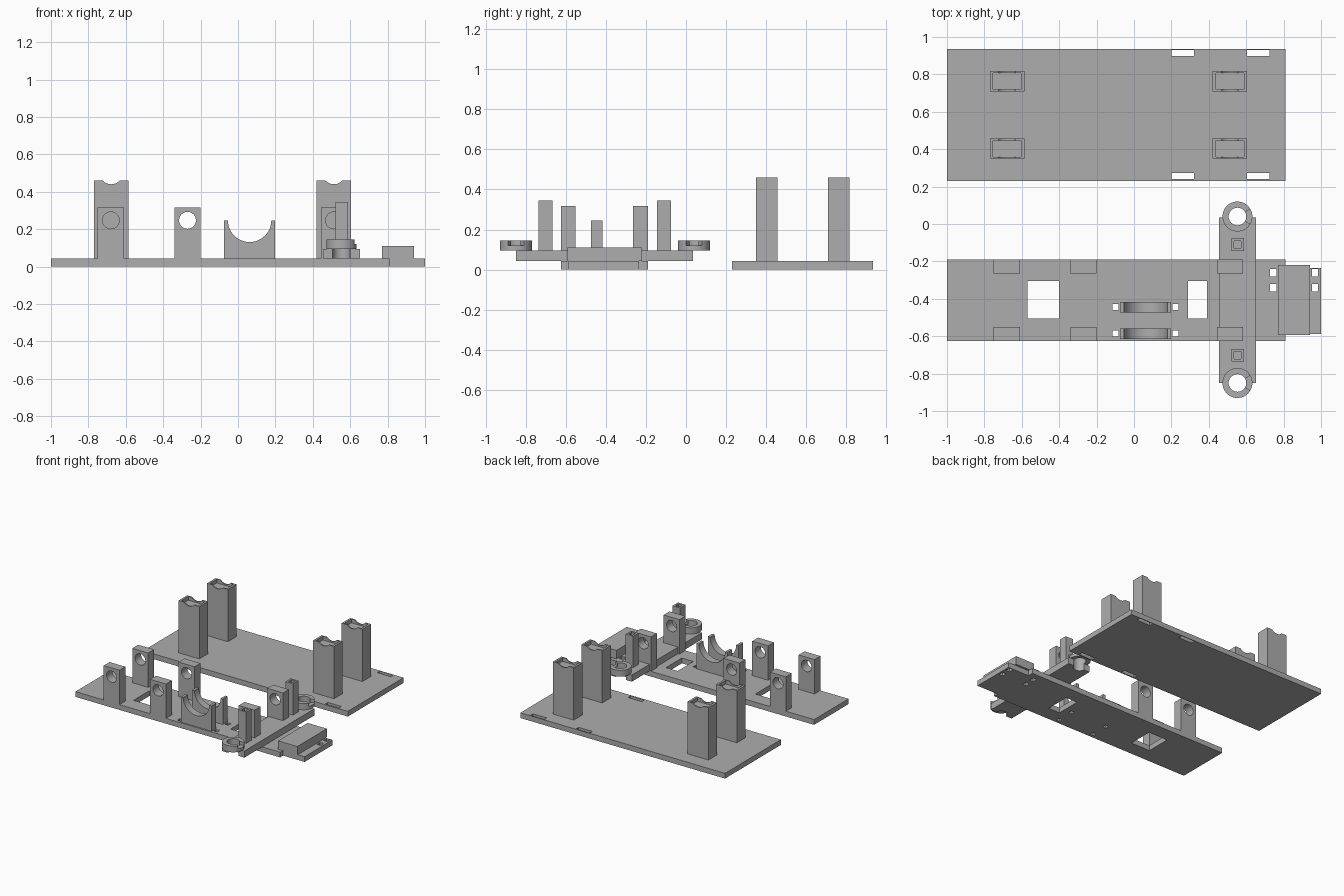
import bpy, bmesh, math
from mathutils import Matrix

if "Cube" in bpy.data.objects:
    bpy.data.objects.remove(bpy.data.objects["Cube"])

grey = bpy.data.materials.new("plain grey")
grey.diffuse_color = (0.42, 0.42, 0.42, 1)
grey.use_nodes = True
grey.node_tree.nodes["Principled BSDF"].inputs["Base Color"].default_value = grey.diffuse_color


def add(name, bm):
    bmesh.ops.recalc_face_normals(bm, faces=bm.faces)
    me = bpy.data.meshes.new(name)
    bm.to_mesh(me)
    bm.free()
    me.materials.append(grey)
    ob = bpy.data.objects.new(name, me)
    bpy.context.collection.objects.link(ob)
    return ob


def box(name, x0, x1, y0, y1, z0, z1):
    bm = bmesh.new()
    bmesh.ops.create_cube(bm, size=1)
    for v in bm.verts:
        v.co = (x1 if v.co.x > 0 else x0, y1 if v.co.y > 0 else y0, z1 if v.co.z > 0 else z0)
    return add(name, bm)


def cyl(name, x, y, z, r, depth, axis="Z"):
    bm = bmesh.new()
    mat = Matrix.Translation((x, y, z))
    if axis == "Y":
        mat = mat @ Matrix.Rotation(math.pi / 2, 4, "X")
    bmesh.ops.create_cone(bm, cap_ends=True, segments=48, radius1=r, radius2=r, depth=depth, matrix=mat)
    return add(name, bm)


def wedge(name, x, y, z0, z1, half_angle, length):
    """Triangular prism opening towards +x."""
    bm = bmesh.new()
    t = length * math.tan(half_angle)
    base = bm.faces.new([bm.verts.new(p) for p in
                         ((x, y, z0), (x + length, y - t, z0), (x + length, y + t, z0))])
    ext = bmesh.ops.extrude_face_region(bm, geom=[base])["geom"]
    bmesh.ops.translate(bm, vec=(0, 0, z1 - z0), verts=[g for g in ext if isinstance(g, bmesh.types.BMVert)])
    return add(name, bm)


def cut(ob, *cutters):
    for c in cutters:
        m = ob.modifiers.new("cut", "BOOLEAN")
        m.operation, m.solver, m.object = "DIFFERENCE", "EXACT", c
        dg = bpy.context.evaluated_depsgraph_get()
        me = bpy.data.meshes.new_from_object(ob.evaluated_get(dg))
        ob.modifiers.clear()
        ob.data = me
        bpy.data.objects.remove(c)
    return ob


def smooth(ob):
    bpy.ops.object.select_all(action="DESELECT")
    ob.select_set(True)
    bpy.context.view_layer.objects.active = ob
    bpy.ops.object.shade_smooth_by_angle(angle=math.radians(30))


def through(x0, x1, y0, y1):
    return box("cutter", x0, x1, y0, y1, -0.1, 0.1)


T = 0.042  # plate thickness

# Rear plate with edge slots
rear = box("rear_plate", -1, 0.81, 0.23, 0.935, 0, T)
for x0 in (0.2, 0.603):
    for y0 in (0.24, 0.897):
        cut(rear, through(x0, x0 + 0.122, y0, y0 + 0.032))

# Tall towers with shallow pocket and curved saddle on top
for x in (-0.678, 0.513):
    for y in (0.403, 0.763):
        tower = box("tower", x - 0.092, x + 0.092, y - 0.054, y + 0.054, T, 0.46)
        cut(tower, box("cutter", x - 0.075, x + 0.075, y - 0.044, y + 0.044, 0.43, 0.6),
            cyl("cutter", x, y, 0.502, 0.062, 0.3, "Y"))
        smooth(tower)

# Front plate with windows and small strap holes
front = box("front_plate", -1, 0.81, -0.625, -0.19, 0, T)
cut(front, through(-0.57, -0.4, -0.505, -0.305), through(0.288, 0.39, -0.505, -0.305))
for x in (-0.1, 0.222):
    for y in (-0.445, -0.586):
        cut(front, through(x - 0.016, x + 0.016, y - 0.016, y + 0.016))

# Tail extension and block on it
tail = box("tail_plate", 0.81, 1, -0.587, -0.235, 0, T)
for y in (-0.26, -0.341):
    cut(front, through(0.727, 0.761, y - 0.02, y + 0.02))
    cut(tail, through(0.951, 0.985, y - 0.02, y + 0.02))
box("tail_block", 0.77, 0.94, -0.593, -0.22, T, 0.11)

# Axle posts with round bores
for x in (-0.68, -0.27, 0.513):
    for y in (-0.227, -0.588):
        post = box("axle_post", x - 0.07, x + 0.07, y - 0.037, y + 0.037, T, 0.317)
        cut(post, cyl("cutter", x, y, 0.247, 0.045, 0.3, "Y"))
        smooth(post)

# Half-round motor cradles
for y in (-0.445, -0.587):
    cradle = box("cradle", -0.075, 0.198, y - 0.029, y + 0.029, T, 0.245)
    cut(cradle, cyl("cutter", 0.062, y, 0.247, 0.116, 0.3, "Y"))
    smooth(cradle)

# Cross beam with end rings and hollow pegs
beam = box("cross_beam", 0.455, 0.652, -0.85, 0.035, T, 0.095)
for y, peg_y in ((0.04, -0.11), (-0.85, -0.702)):
    cut(beam, cyl("cutter", 0.553, y, 0.07, 0.047, 0.3))
    ring = cyl("end_ring", 0.553, y, 0.12, 0.08, 0.05)
    cut(ring, cyl("cutter", 0.553, y, 0.12, 0.047, 0.3),
        wedge("cutter", 0.553, y, 0.12, 0.2, math.radians(30), 0.2))
    smooth(ring)
    peg = box("peg", 0.52, 0.587, peg_y - 0.034, peg_y + 0.034, 0.095, 0.345)
    cut(peg, box("cutter", 0.535, 0.572, peg_y - 0.019, peg_y + 0.019, 0.27, 0.5))
smooth(beam)
